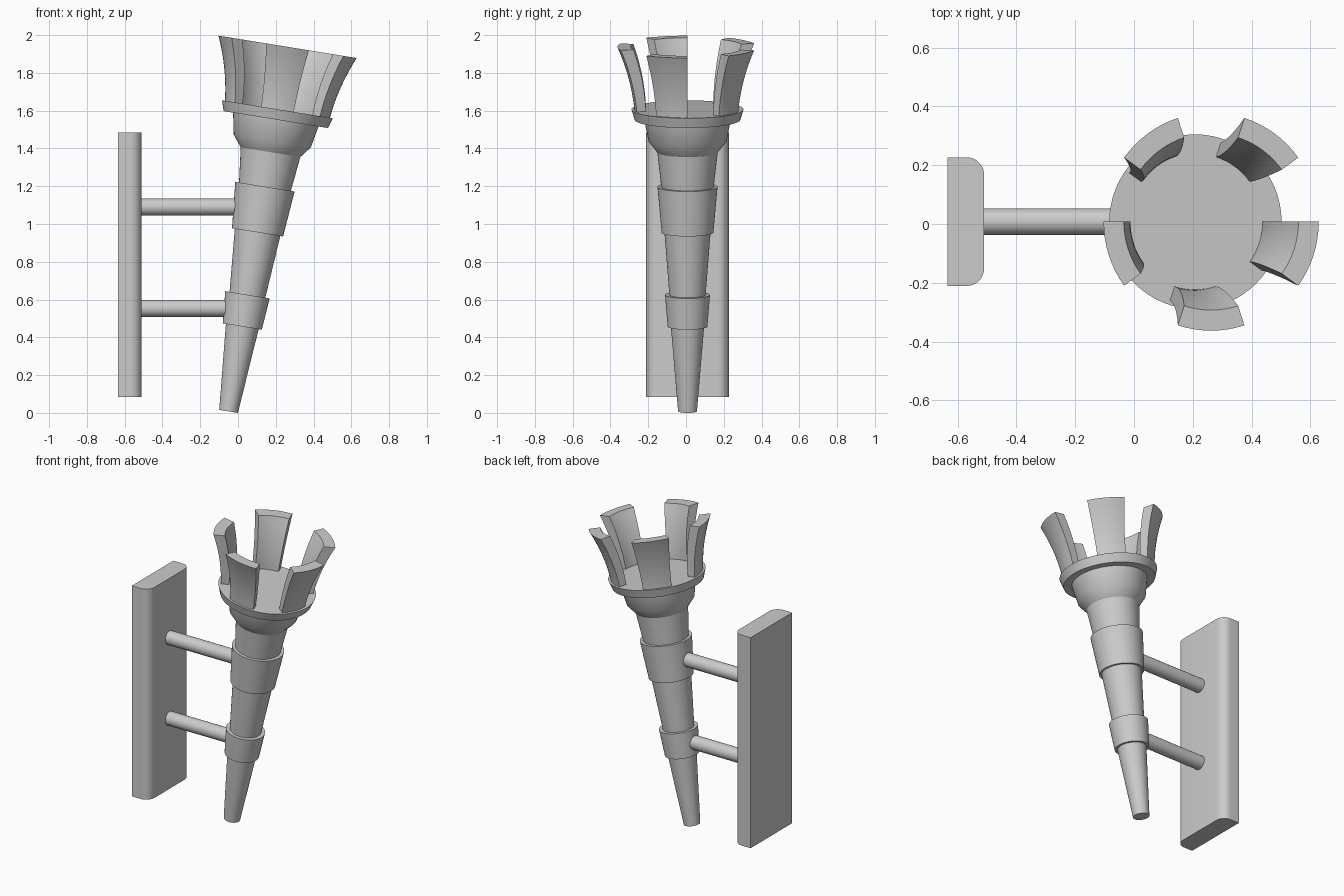
import bpy, bmesh
from math import sin, cos, pi, radians
from mathutils import Matrix

if "Cube" in bpy.data.objects:
    bpy.data.objects.remove(bpy.data.objects["Cube"])

Y0 = 0.008
TILT = Matrix.Translation((-0.05, Y0, 0.008)) @ Matrix.Rotation(radians(9.2), 4, 'Y')


def make(name, verts, faces, matrix=Matrix()):
    mesh = bpy.data.meshes.new(name)
    mesh.from_pydata([matrix @ Matrix.Translation(v).translation for v in verts], [], faces)
    bm = bmesh.new()
    bm.from_mesh(mesh)
    bmesh.ops.recalc_face_normals(bm, faces=bm.faces)
    bm.to_mesh(mesh)
    bm.free()
    ob = bpy.data.objects.new(name, mesh)
    bpy.context.collection.objects.link(ob)
    bpy.context.view_layer.objects.active = ob
    for o in bpy.context.selected_objects:
        o.select_set(False)
    ob.select_set(True)
    bpy.ops.object.shade_smooth_by_angle(angle=radians(30))
    return ob


def loft(name, rings, matrix=Matrix()):
    """Skin equal-length rings and cap both ends."""
    n = len(rings[0])
    faces = [(i * n + j, i * n + (j + 1) % n, (i + 1) * n + (j + 1) % n, (i + 1) * n + j)
             for i in range(len(rings) - 1) for j in range(n)]
    faces += [tuple(range(n)), tuple(range((len(rings) - 1) * n, len(rings) * n))]
    return make(name, [p for r in rings for p in r], faces, matrix)


def turned(name, profile, matrix=TILT, n=64):
    return loft(name, [[(r * cos(2 * pi * j / n), r * sin(2 * pi * j / n), z)
                        for j in range(n)] for r, z in profile], matrix)


# Torch body: stepped stem, cup and rim
turned("torch_body", [
    (0.05, 0), (0.088, 0.455), (0.105, 0.455), (0.119, 0.625), (0.096, 0.625),
    (0.122, 0.96), (0.137, 0.96), (0.159, 1.205), (0.139, 1.205), (0.160, 1.39),
    (0.207, 1.45), (0.229, 1.565), (0.280, 1.565), (0.297, 1.62)])

# Five flared crown prongs
STEPS, ARC = 10, 8
for k in range(5):
    rings = []
    for i in range(STEPS + 1):
        t = i / STEPS
        z = 1.61 + 0.345 * t
        outer = 0.281 + 0.03 * t + 0.06 * t * t
        inner = outer - 0.05 - 0.02 * t
        angles = [radians(36 + 72 * k + 36 * j / ARC) for j in range(ARC + 1)]
        rings.append([(outer * cos(a), outer * sin(a), z) for a in angles] +
                     [(inner * cos(a), inner * sin(a), z) for a in reversed(angles)])
    loft(f"crown_prong_{k + 1}", rings, TILT)

# Wall plate with rounded front vertical edges
half, rx, ry = 0.219, 0.06, 0.06
arc = [(rx * sin(pi / 2 * i / 8), ry * cos(pi / 2 * i / 8)) for i in range(9)]
side = [(-0.51 - rx + a, half - ry + b) for a, b in arc]
outline = [(-0.635, half)] + side + [(x, -y) for x, y in reversed(side)] + [(-0.635, -half)]
loft("wall_plate", [[(x, y + Y0, z) for x, y in outline] for z in (0.083, 1.485)])

# Two support rods from the plate into the stem
for name, z, end in (("lower_rod", 0.553, 0.03), ("upper_rod", 1.09, 0.10)):
    turned(name, [(0.045, 0), (0.045, end + 0.53)],
           Matrix.Translation((-0.53, Y0, z)) @ Matrix.Rotation(pi / 2, 4, 'Y'), 32)
